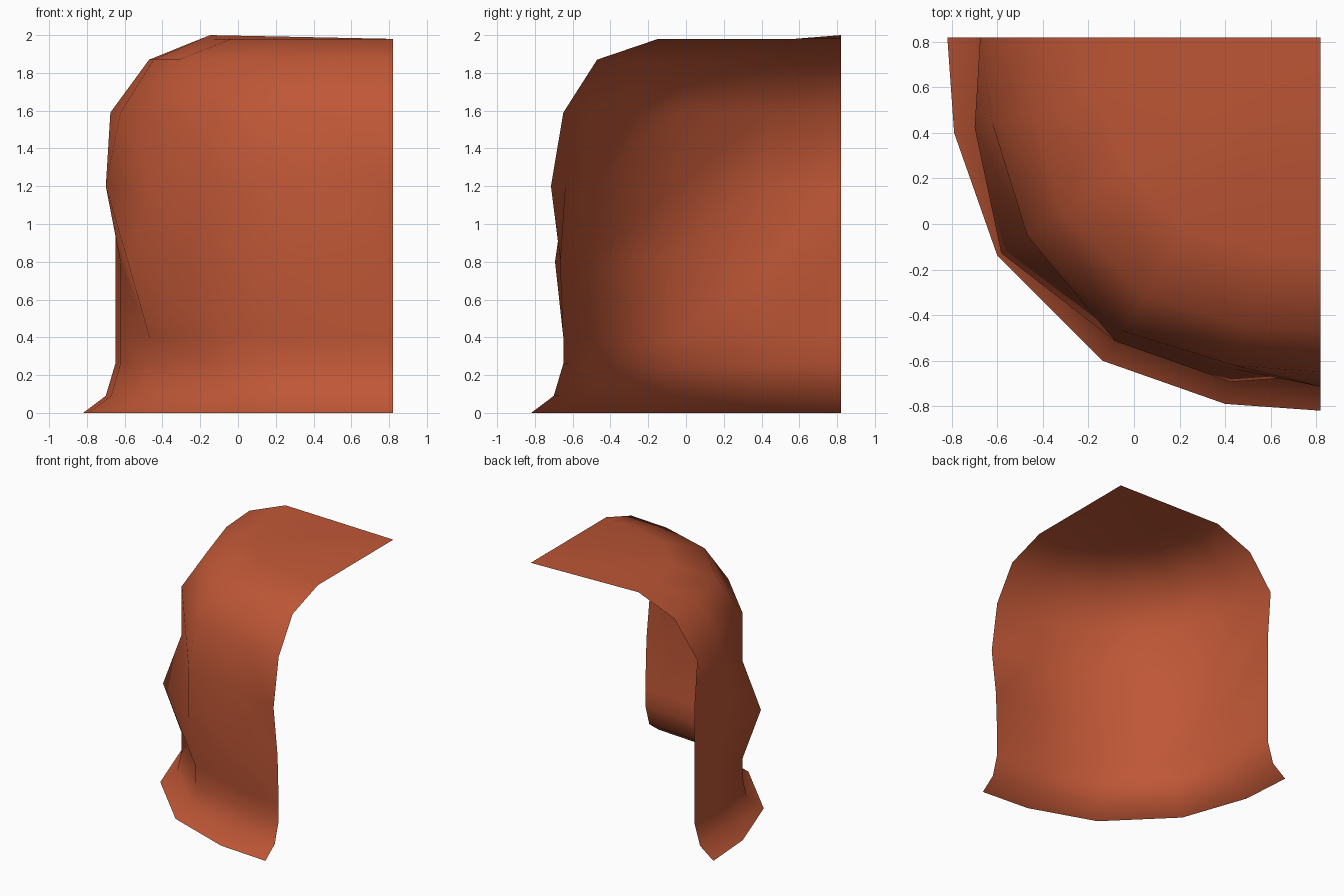
import bpy, bmesh

if "Cube" in bpy.data.objects:
    bpy.data.objects.remove(bpy.data.objects["Cube"])

# Quarter shell: a rounded footprint scaled about the corner axis, ring by ring
AXIS = 0.82
half = [(1.64, 0.0), (1.61, 0.42), (1.42, 0.96)]      # offsets from the axis
plan = half + [(b, a) for a, b in reversed(half)]
rings = [(0.0, 1.0), (0.09, 0.927), (0.26, 0.896), (0.4, 0.896), (0.8, 0.896),
         (1.2, 0.896), (1.59, 0.896), (1.87, 0.787), (1.98, 0.59)]
# small dents and bulges: (ring, column) -> scale
bulge = {(4, 2): 0.988, (4, 3): 0.94, (4, 4): 0.94, (4, 5): 0.905,
         (5, 1): 0.944, (5, 3): 0.94, (5, 4): 0.905, (5, 5): 0.936,
         (6, 0): 0.912}

bm = bmesh.new()
grid = []
for r, (z, s) in enumerate(rings):
    row = []
    for c, (dx, dy) in enumerate(plan):
        diagonal = 0.012 if c in (2, 3) and r > 1 else 0.0
        k = bulge.get((r, c), s + diagonal)
        lift = 0.02 if (r, c) == (8, 0) else 0.0
        row.append(bm.verts.new((AXIS - dx * k, AXIS - dy * k, z + lift)))
    grid.append(row)

# Wall and dome faces, all split along the same diagonal
for lo, hi in zip(grid, grid[1:]):
    for c in range(len(plan) - 1):
        bm.faces.new((lo[c], lo[c + 1], hi[c]))
        bm.faces.new((lo[c + 1], hi[c + 1], hi[c]))

# Flat top closing to the axis corner
apex = bm.verts.new((AXIS, AXIS, 1.98))
for c in range(len(plan) - 1):
    bm.faces.new((grid[-1][c], grid[-1][c + 1], apex))

for f in bm.faces:
    f.smooth = True

mesh = bpy.data.meshes.new("quarter_shell")
bm.to_mesh(mesh)
bm.free()
mat = bpy.data.materials.new("terracotta")
mat.diffuse_color = (0.52, 0.095, 0.037, 1)
mat.use_nodes = True
mat.node_tree.nodes["Principled BSDF"].inputs["Base Color"].default_value = mat.diffuse_color
mesh.materials.append(mat)
shell = bpy.data.objects.new("quarter_shell", mesh)
bpy.context.collection.objects.link(shell)
